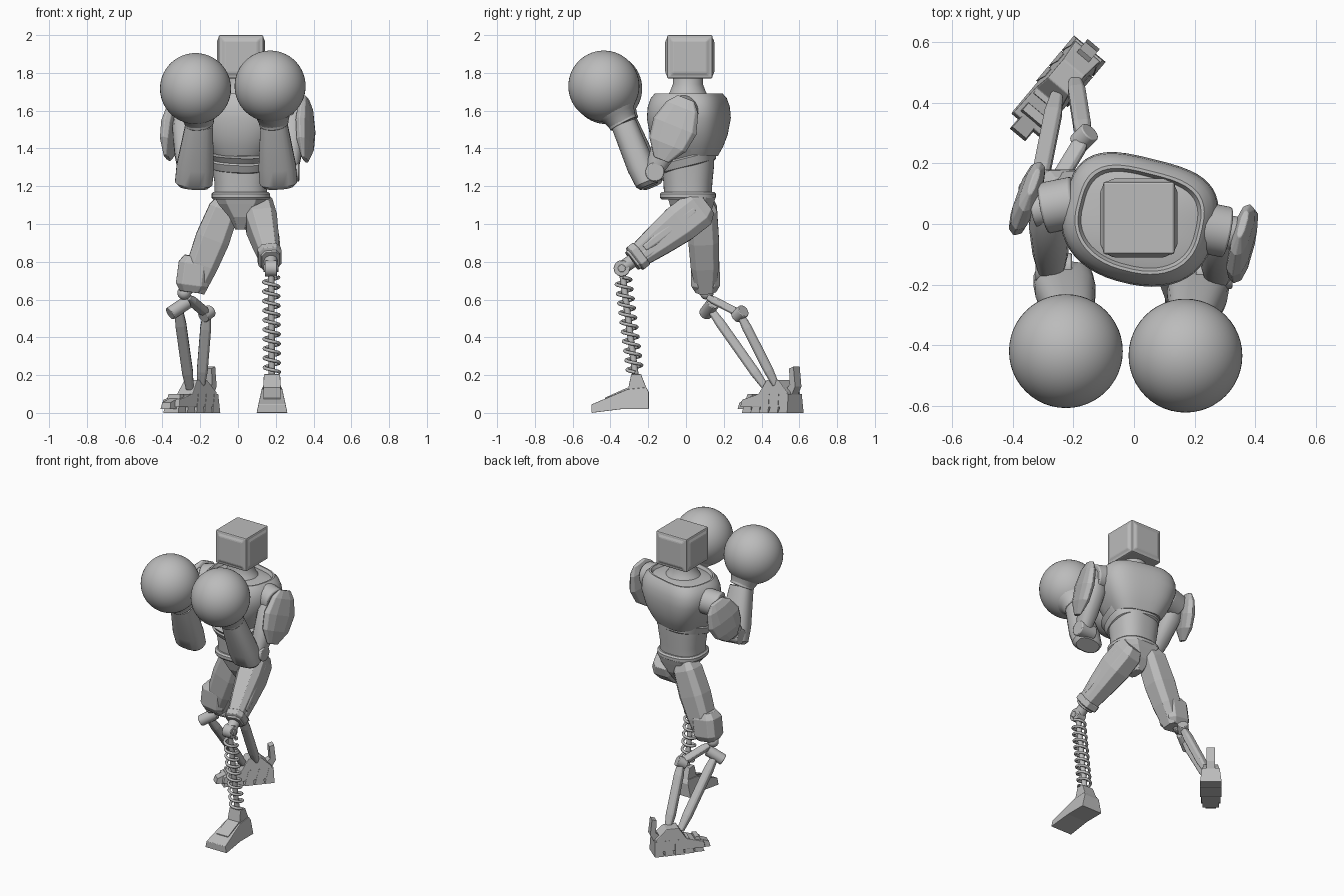
import bpy, bmesh, math
from mathutils import Vector, Matrix

if "Cube" in bpy.data.objects:
    bpy.data.objects.remove(bpy.data.objects["Cube"])

shade = (.5, .5, .5, 1)
grey = bpy.data.materials.new("plain grey")
grey.use_nodes = True
grey.diffuse_color = shade
grey.node_tree.nodes["Principled BSDF"].inputs["Base Color"].default_value = shade


def finish(bm, name, bevel=0, smooth=True):
    bmesh.ops.recalc_face_normals(bm, faces=bm.faces[:])
    mesh = bpy.data.meshes.new(name)
    bm.to_mesh(mesh)
    bm.free()
    ob = bpy.data.objects.new(name, mesh)
    bpy.context.collection.objects.link(ob)
    mesh.materials.append(grey)
    bpy.ops.object.select_all(action='DESELECT')
    ob.select_set(True)
    bpy.context.view_layer.objects.active = ob
    if smooth:
        bpy.ops.object.shade_smooth_by_angle(angle=math.radians(32))
    if bevel:
        mod = ob.modifiers.new("soft edge", 'BEVEL')
        mod.width, mod.segments = bevel, 2
    return ob


def loft(name, a, b, prof, n=40, p=2, hint=(1, 0, 0), bevel=0, smooth=True, p_back=None):
    """Superellipse rings (t, half width, half depth) stacked from a to b."""
    a, b = Vector(a), Vector(b)
    w = (b - a).normalized()
    u = Vector(hint)
    u = (u - w * u.dot(w)).normalized()
    v = w.cross(u)
    bm = bmesh.new()
    rings = []
    for t, ru, rv in prof:
        ring = []
        for i in range(n):
            ang = math.tau * (i + .5) / n
            c, s = math.cos(ang), math.sin(ang)
            q = p_back if p_back and s > 0 else p
            c = math.copysign(abs(c) ** (2 / q), c)
            s = math.copysign(abs(s) ** (2 / q), s)
            ring.append(bm.verts.new(a.lerp(b, t) + u * c * ru + v * s * rv))
        rings.append(ring)
    for lo, hi in zip(rings, rings[1:]):
        for i in range(n):
            j = (i + 1) % n
            bm.faces.new((lo[i], lo[j], hi[j], hi[i]))
    bm.faces.new(rings[0])
    bm.faces.new(rings[-1])
    return finish(bm, name, bevel, smooth)


def facet(name, a, b, prof, hint=(1, 0, 0)):
    """Flat-shaded limb with a chamfered box section."""
    return loft(name, a, b, prof, 8, 3.5, hint, bevel=.003, smooth=False)


def bar(name, a, b, wide, deep):
    """Faceted bar, thinner at both ends."""
    return facet(name, a, b, [(0, wide * .7, deep * .7), (.2, wide, deep),
                              (.8, wide, deep), (1, wide * .7, deep * .7)])


def rod(name, a, b, r, n=24, bevel=0):
    return loft(name, a, b, [(0, r, r), (1, r, r)], n, hint=(.1, .8, .5), bevel=bevel)


def pin(name, centre, axis, r, bevel=.004):
    """Short cylinder centred on a joint."""
    centre, axis = Vector(centre), Vector(axis)
    return rod(name, centre - axis, centre + axis, r, bevel=bevel)


def ball(name, loc, r):
    bm = bmesh.new()
    bmesh.ops.create_uvsphere(bm, u_segments=48, v_segments=28, radius=r,
                              matrix=Matrix.Translation(loc))
    return finish(bm, name)


def prism(name, pts, half, loc, turn=0, taper=0, bevel=0):
    """Side profile (y, z) extruded across x, narrowing with height."""
    bm = bmesh.new()
    m = Matrix.Translation(loc) @ Matrix.Rotation(math.radians(turn), 4, 'Z')
    sides = [[bm.verts.new(m @ Vector((s * (half - taper * z), y, z))) for y, z in pts]
             for s in (-1, 1)]
    for i in range(len(pts)):
        j = (i + 1) % len(pts)
        bm.faces.new((sides[0][i], sides[0][j], sides[1][j], sides[1][i]))
    bm.faces.new(sides[0])
    bm.faces.new(sides[1])
    return finish(bm, name, bevel, False)


# Head: soft box with raised, sloped panels on the four sides
bm = bmesh.new()
bmesh.ops.create_cube(bm, size=1, matrix=Matrix.Translation((.016, .02, 1.885))
                      @ Matrix.Diagonal((.236, .24, .23, 1)))
for f in [f for f in bm.faces if abs(f.normal.z) < .5]:
    bmesh.ops.inset_region(bm, faces=[f], thickness=.024, depth=0)
    bmesh.ops.inset_region(bm, faces=[f], thickness=.018, depth=.01)
finish(bm, "head", bevel=.014, smooth=False)

# Torso, stacked along z and twisted towards the raised left shoulder
foot_of_axis, up = Vector((.015, .01, 0)), Vector((0, 0, 1))
twist = (math.cos(math.radians(14)), -math.sin(math.radians(14)), 0)


def stack(name, prof, p=2.5, hint=(1, 0, 0), **extra):
    return loft(name, foot_of_axis, foot_of_axis + up, prof, 48, p, hint, **extra)


stack("neck", [(1.66, .13, .12), (1.7, .1, .095), (1.74, .08, .08), (1.79, .08, .08)], 2)
stack("chest", [(1.36, .155, .15), (1.41, .19, .175), (1.47, .222, .196), (1.56, .255, .21),
                (1.62, .252, .205), (1.665, .235, .19), (1.69, .21, .17), (1.69, .2, .16),
                (1.67, .19, .15), (1.685, .12, .1)], 2.3, twist, p_back=3.2)
loft("chest_band", foot_of_axis + up * 1.3, foot_of_axis + Vector((0, -.02, 1.38)),
     [(0, .14, .135), (.1, .158, .15), (.6, .17, .162), (.7, .162, .154), (1.1, .184, .172)],
     48, 2.6, twist)
stack("waist", [(1.15, .14, .126), (1.22, .14, .13), (1.3, .152, .138), (1.38, .155, .142)])
stack("belt", [(1.13, .148, .14), (1.14, .155, .148), (1.16, .155, .148), (1.17, .145, .138)])
facet("pelvis", foot_of_axis + Vector((0, .02, .97)), foot_of_axis + Vector((0, .02, 1.14)),
      [(0, .03, .055), (.4, .066, .1), (.8, .125, .122), (1, .144, .132)])

# Arms, raised in a guard
arms = [("left", 1, (.27, -.02, 1.59), (.215, -.2, 1.21), (.19, -.33, 1.53),
         (.17, -.435, 1.73), (.36, 0, 1.665), (.355, -.13, 1.34), (1, -.25, .1)),
        ("right", -1, (-.26, .06, 1.57), (-.235, -.18, 1.21), (-.205, -.32, 1.53),
         (-.225, -.42, 1.717), (-.33, .14, 1.63), (-.375, .03, 1.35), (-1, .4, .1))]
for side, s, shoulder, elbow, wrist, glove, guard_top, guard_end, out in arms:
    shoulder, elbow, wrist, glove = map(Vector, (shoulder, elbow, wrist, glove))
    axis = Vector((s, -.2, -.15)).normalized()
    pin(side + "_shoulder_drum", shoulder - axis * .015, axis * .055, .085, .008)
    pin(side + "_shoulder_cap", shoulder + axis * .05, axis * .025, .058, .006)
    joint = Vector((s * .275, elbow.y + .035, 1.29))
    loft(side + "_upper_arm", shoulder + axis * .02, joint,
         [(0, .06, .06), (.25, .07, .085), (.7, .06, .07), (1, .045, .05)], 16, 2.4)
    pin(side + "_elbow", joint - Vector((s * .01, 0, .015)), (.06, 0, 0), .05, .006)
    loft(side + "_forearm", elbow, wrist,
         [(-.03, .08, .05), (.03, .1, .066), (.3, .1, .075), (1, .072, .068)], 20, 2.6)
    rod(side + "_wrist_cuff", wrist, wrist.lerp(glove, .1), .078, bevel=.004)
    loft(side + "_glove_neck", wrist, glove,
         [(0, .074, .072), (.25, .092, .09), (.45, .137, .137), (.6, .15, .15)])
    ball(side + "_glove", glove, .188)
    loft(side + "_arm_guard", guard_top, guard_end,
         [(0, .012, .05), (.15, .03, .095), (.45, .038, .128), (.75, .034, .11), (1, .012, .045)],
         10, 2.6, out, .004, False)

# Thighs: chamfered boxes with a knee cuff and raised strips
hip, thigh_end = Vector((.105, .075, 1.085)), Vector((.173, -.285, .805))
facet("left_thigh", hip, thigh_end,
      [(-.08, .06, .07), (.03, .08, .108), (.3, .085, .108), (.6, .072, .09), (1, .05, .06)])
bar("left_thigh_cuff", hip.lerp(thigh_end, .85), hip.lerp(thigh_end, .98), .065, .077)
for rise in (-.05, .045):
    bar("left_thigh_strip", (.178, .02 + rise * .6, 1.03 + rise),
        (.212, -.235 + rise * .35, .845 + rise * .6), .016, .026)
facet("right_thigh", (-.065, .085, 1.1), (-.24, .105, .65),
      [(-.06, .06, .06), (.05, .085, .082), (.4, .095, .085), (.7, .086, .078), (1, .068, .055)])
bar("right_knee_guard", (-.225, .1, .83), (-.25, .105, .64), .088, .08)

# Left shin: piston rod inside a coil spring
knee, ankle = Vector((.175, -.34, .765)), Vector((.18, -.265, .18))
pin("left_knee_hinge", knee, (.032, 0, 0), .043)
pin("left_knee_pin", knee, (.04, 0, 0), .02)
rod("left_knee_link", knee, thigh_end, .036)
rod("left_shin_rod", knee, ankle, .017)
cu = bpy.data.curves.new("left_shin_spring", 'CURVE')
cu.dimensions, cu.bevel_depth, cu.bevel_resolution = '3D', .009, 2
turns, steps = 10, 20
sp = cu.splines.new('POLY')
sp.points.add(turns * steps)
for i, pt in enumerate(sp.points):
    c = knee.lerp(ankle, .08 + .86 * i / (turns * steps))
    ang = math.tau * i / steps
    pt.co = (c.x + .04 * math.cos(ang), c.y + .04 * math.sin(ang), c.z, 1)
bpy.context.collection.objects.link(bpy.data.objects.new("left_shin_spring", cu))
cu.materials.append(grey)

# Left foot: wedge with ankle block
base = (.18, 0, 0)
prism("left_foot", [(-.5, 0), (-.5, .045), (-.31, .125), (-.21, .135), (-.197, .11),
                    (-.197, .02), (-.34, .02)], .082, base, 0, .22, .003)
prism("left_foot_plate", [(-.43, .06), (-.43, .08), (-.31, .134), (-.31, .11)], .045, base)
prism("left_ankle", [(-.31, .11), (-.29, .205), (-.238, .205), (-.205, .12)], .055, base, 0, .06, .003)

# Right shin: two struts hung from a knee linkage
knee, outer, inner = Vector((-.285, .11, .635)), Vector((-.315, .125, .555)), Vector((-.165, .285, .525))
ball("right_knee_ball", knee, .036)
rod("right_knee_neck", (-.25, .105, .67), knee, .03)
pin("right_knee_roller", outer, (.045, .022, .03), .036)
bar("right_knee_link", (-.265, .12, .61), inner, .028, .022)
pin("right_link_joint", inner, (.02, .02, .015), .035)
bar("right_outer_strut", outer, (-.255, .425, .13), .03, .027)
bar("right_inner_strut", inner, (-.195, .475, .15), .03, .027)

# Right foot: segmented claw with raised heel spur
base, turn = (-.25, .455, 0), -40
prism("right_foot_body", [(-.17, .03), (-.16, .07), (-.05, .1), (0, .175), (.08, .175),
                          (.15, .11), (.16, .03)], .066, base, turn, .12, .004)
for k in range(5):
    y = -.13 + .066 * k
    prism("right_foot_segment", [(y - .035, 0), (y - .005, .1), (y + .025, .1), (y + .028, 0)],
          .052 + .008 * min(k, 2), base, turn, .12)
prism("right_toe", [(-.21, .02), (-.2, .055), (-.12, .085), (-.12, .02)], .035, base, turn, .1)
prism("right_heel_spur", [(.1, .11), (.145, .15), (.14, .235), (.17, .245), (.182, .14), (.15, .08)],
      .026, base, turn)
